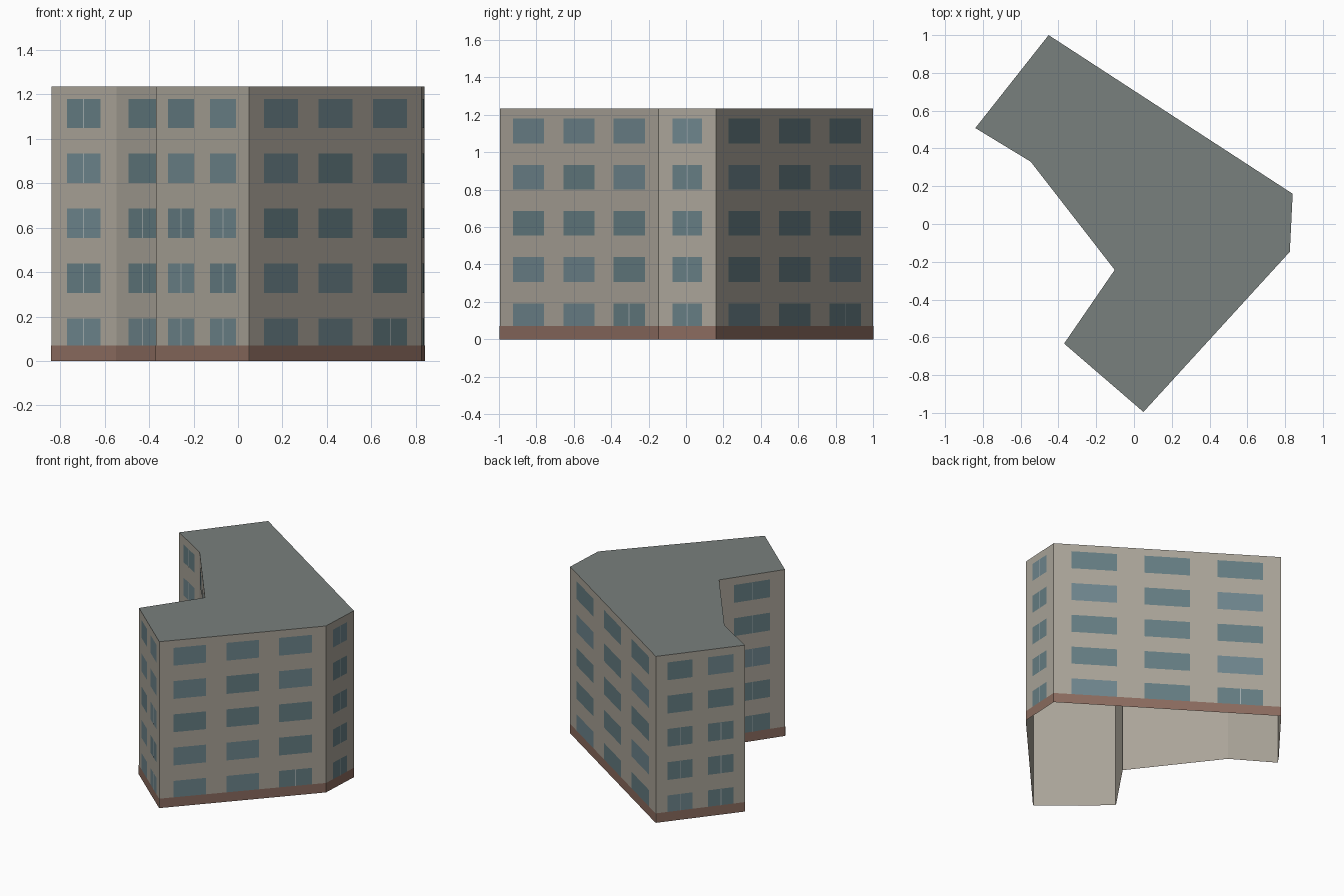
import bpy, bmesh, random
from mathutils import Vector

if "Cube" in bpy.data.objects:
    bpy.data.objects.remove(bpy.data.objects["Cube"])

random.seed(4)
HEIGHT, PLINTH, FLOORS = 1.235, 0.07, 5
STOREY = HEIGHT / FLOORS
MARGIN, FILL = 0.0275, 0.62

# Footprint corners, counter-clockwise, and window columns on the wall after each
CORNERS = [Vector(p) for p in [(0.05, -0.995), (0.825, -0.147), (0.84, 0.16), (-0.452, 1.0),
                               (-0.84, 0.508), (-0.547, 0.33), (-0.102, -0.243), (-0.37, -0.633)]]
COLUMNS = [3, 1, 3, 2, 1, 2, 1, 2]
WALLS = list(zip(CORNERS, CORNERS[1:] + CORNERS[:1], COLUMNS))


def material(name, color):
    m = bpy.data.materials.new(name)
    m.diffuse_color = (*color, 1)
    m.use_nodes = True
    m.node_tree.nodes["Principled BSDF"].inputs["Base Color"].default_value = m.diffuse_color
    return m


def finish(name, bm, mats):
    me = bpy.data.meshes.new(name)
    bm.to_mesh(me)
    bm.free()
    ob = bpy.data.objects.new(name, me)
    bpy.context.collection.objects.link(ob)
    for m in mats:
        me.materials.append(m)


def panel(bm, a, b, s0, s1, z0, z1, out=0.0, mat=0):
    """Upright rectangle on wall a-b between distances s0 and s1."""
    d = (b - a).normalized()
    n = Vector((d.y, -d.x)) * out
    p, q = a + d * s0 + n, a + d * s1 + n
    vs = [bm.verts.new((v.x, v.y, z)) for v, z in ((p, z0), (q, z0), (q, z1), (p, z1))]
    bm.faces.new(vs).material_index = mat


wall_mat = material("plaster", (0.40, 0.37, 0.315))
roof_mat = material("roofing", (0.19, 0.215, 0.205))
plinth_mat = material("plinth_brown", (0.26, 0.15, 0.115))
glass = [material("glass_a", (0.13, 0.205, 0.225)), material("glass_b", (0.155, 0.235, 0.265))]
frame_mat = material("frame", (0.36, 0.42, 0.43))

# Outer walls (open underneath)
bm = bmesh.new()
for a, b, n in WALLS:
    panel(bm, a, b, 0, (b - a).length, 0, HEIGHT)
bmesh.ops.remove_doubles(bm, verts=bm.verts, dist=1e-5)
finish("walls", bm, [wall_mat])

# Flat roof
bm = bmesh.new()
bm.faces.new([bm.verts.new((c.x, c.y, HEIGHT)) for c in CORNERS])
finish("roof", bm, [roof_mat])

# Brown base band
bm = bmesh.new()
for a, b, n in WALLS:
    panel(bm, a, b, 0, (b - a).length, 0, PLINTH, 0.002)
finish("plinth", bm, [plinth_mat])

# Window panes and centre mullions
panes, bars = bmesh.new(), bmesh.new()
for a, b, n in WALLS:
    pitch = ((b - a).length - 2 * MARGIN) / n
    half = FILL * pitch / 2
    for f in range(FLOORS):
        z0, z1 = max(PLINTH, 0.06 + f * STOREY), 0.192 + f * STOREY
        for i in range(n):
            s = MARGIN + (i + 0.5) * pitch
            panel(panes, a, b, s - half, s + half, z0, z1, 0.002, int(random.random() < 0.35))
            if n == 1 or (n == 2 and f < 3) or (f == 0 and i == n - 1):
                panel(bars, a, b, s - 0.003, s + 0.003, z0, z1, 0.004)
finish("windows", panes, glass)
finish("mullions", bars, [frame_mat])
